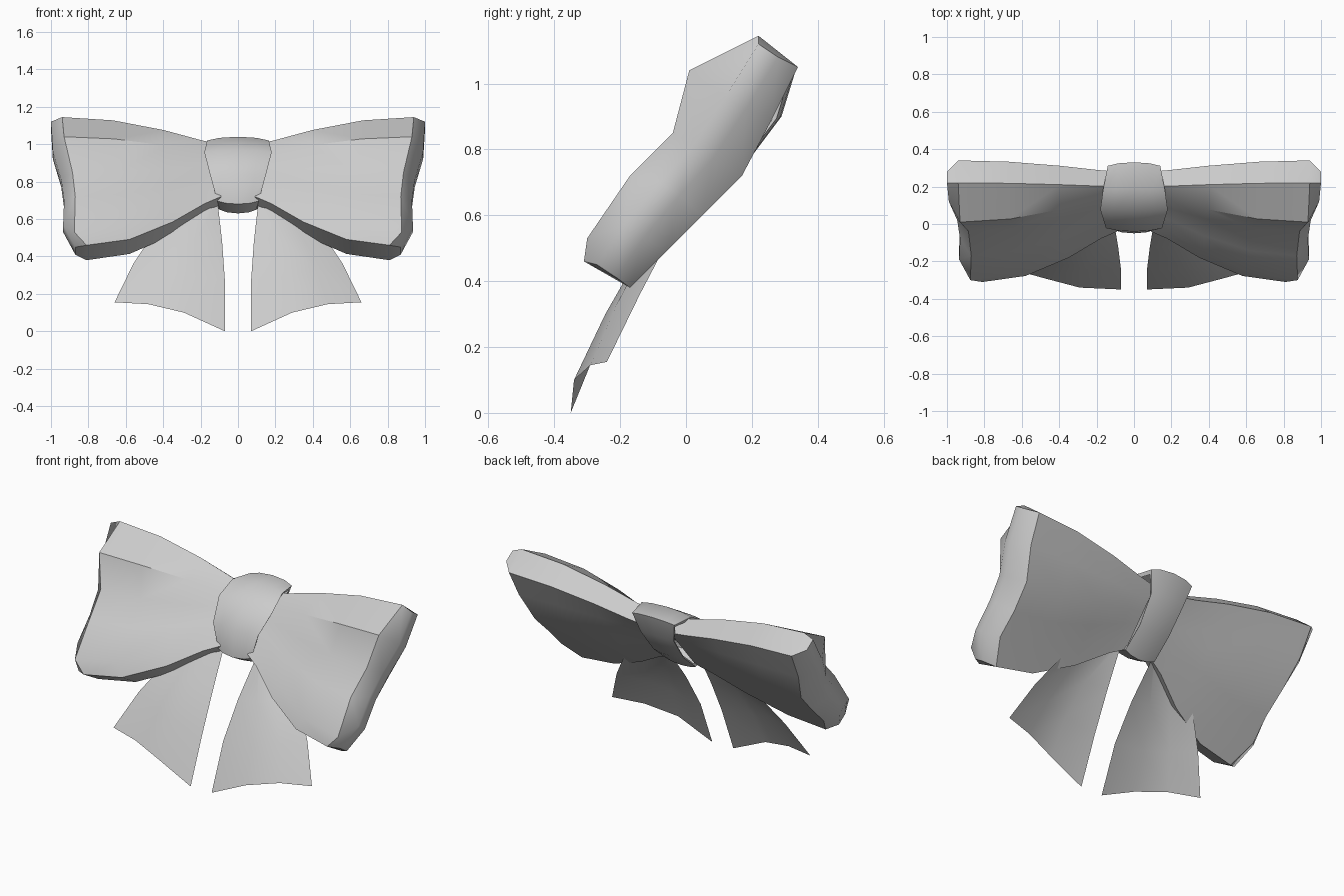
import bpy, bmesh, math

if "Cube" in bpy.data.objects:
    bpy.data.objects.remove(bpy.data.objects["Cube"])


def make(name, grid, wrap=False, cap=False, mirror=True):
    """Skin a grid of points (rows of equal length) with quads."""
    bm = bmesh.new()
    vs = [[bm.verts.new(p) for p in row] for row in grid]
    n = len(vs[0])
    for a, b in zip(vs, vs[1:]):
        for i in range(n if wrap else n - 1):
            j = (i + 1) % n
            bm.faces.new((a[i], a[j], b[j], b[i]))
    if cap:  # close the last ring with a strip of quads
        end = vs[-1]
        for i in range(n // 2 - 1):
            bm.faces.new((end[i], end[i + 1], end[n - 2 - i], end[n - 1 - i]))
    bmesh.ops.recalc_face_normals(bm, faces=bm.faces)
    me = bpy.data.meshes.new(name)
    bm.to_mesh(me)
    bm.free()
    ob = bpy.data.objects.new(name, me)
    bpy.context.collection.objects.link(ob)
    if mirror:
        m = ob.modifiers.new("Mirror", 'MIRROR')
        m.use_mirror_merge = False
    bpy.ops.object.select_all(action='DESELECT')
    bpy.context.view_layer.objects.active = ob
    ob.select_set(True)
    bpy.ops.object.shade_smooth_by_angle(angle=math.radians(40))
    return ob


def mix(a, b, t):
    return a + (b - a) * t


# Bow loops: front and back panel profiles (y, z), top to bottom
front = [(.22, 1.145), (.01, 1.04), (-.04, .85), (-.17, .72), (-.30, .53), (-.31, .46)]
back = [(.34, 1.05), (.26, .89), (.17, .72), (.05, .60), (-.06, .49), (-.17, .38)]
# rounded outer fold (x, y, z)
fold = [(1.0, .25, 1.10), (.99, .15, .94), (.945, .05, .79),
        (.93, -.05, .68), (.935, -.16, .55), (.87, -.24, .43)]
X0 = .09
rings = []
for t, w in ((0, 0), (.12, .14), (.36, .52), (.68, .88), (1, 1)):
    halves = []
    for prof, s in ((front, 1), (back, -1)):
        pts = []
        for i, (y, z) in enumerate(prof):
            k = i / 5
            y0 = mix(.24, .0, k) - .04 * s    # pinched section in the knot
            z0 = mix(.97, .69, k) + .03 * s
            pts.append((mix(X0, fold[i][0] - .06, t), mix(y0, y, w), mix(z0, z, w)))
        halves.append(pts)
    rings.append(halves[0] + halves[1][::-1])
edge = [[(x, y - .03 * s, z + .02 * s) for x, y, z in fold] for s in (1, -1)]
rings.append(edge[0] + edge[1][::-1])
make("bow_loops", rings, wrap=True, cap=True)

# Ribbon tails: rows from knot to hem, inner edge to outer edge
tail = [
    [(.11, .03, .70), (.13, .02, .71), (.16, .04, .72), (.18, .06, .73)],
    [(.085, -.12, .48), (.22, -.13, .50), (.33, -.10, .54), (.42, -.03, .57)],
    [(.07, -.24, .27), (.27, -.245, .30), (.42, -.21, .33), (.56, -.14, .36)],
    [(.07, -.35, 0), (.29, -.34, .10), (.48, -.29, .145), (.66, -.24, .155)],
]
make("ribbon_tails", tail)

# Centre knot: band around the loops (y, z, half width)
band = [(-.05, .68, .11), (-.04, .84, .15), (.07, .97, .18), (.19, 1.04, .165),
        (.33, 1.03, .14), (.29, .90, .11), (.17, .74, .10), (.04, .63, .10)]
cy, cz = .14, .84
columns = []
for f, pull in ((-.95, .8), (-1, .9), (-.6, .97), (0, 1), (.6, .97), (1, .9), (.95, .8)):
    columns.append([(f * w, mix(cy, y, pull), mix(cz, z, pull)) for y, z, w in band])
make("centre_knot", columns, wrap=True, mirror=False)
